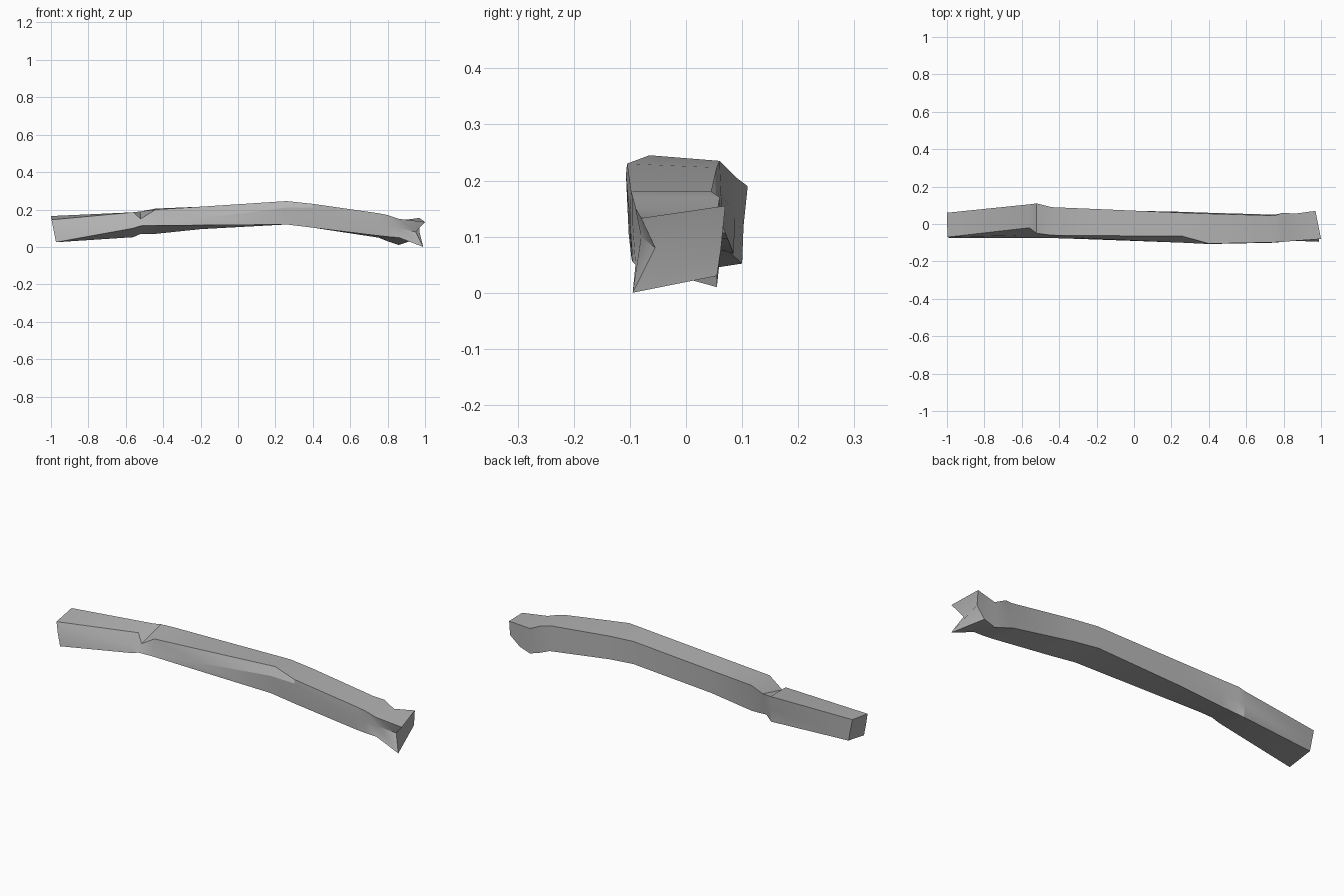
import bpy
import bmesh
import math
from mathutils import Vector

default_cube = bpy.data.objects.get("Cube")
if default_cube:
    bpy.data.objects.remove(default_cube, do_unlink=True)

UNIT = 0.01  # section sizes are given in hundredths


def make_material(name, colour):
    material = bpy.data.materials.new(name)
    material.use_nodes = True
    material.diffuse_color = colour
    material.node_tree.nodes["Principled BSDF"].inputs["Base Color"].default_value = colour
    return material


def section(x, top_back, top_front, front_mid, bottom_front, bottom_back):
    """One cross-section ring; the back face gets a vertex halfway up."""
    corners = [top_back, top_front, front_mid, bottom_front, bottom_back]
    ring = [Vector((x, y, z)) for y, z in corners]
    ring.append((ring[0] + ring[-1]) / 2)
    return ring


# Hewn beam: rings along its length, with a knot notch and a slight bow
rings = [
    section(-100, (6, 16.5), (-7, 14.5), (-7.5, 9), (-7.5, 2.5), (6, 5)),
    section(-56, (10.5, 18.5), (-2, 18.5), (-6, 13), (-7.5, 10), (10, 5.2)),
    section(-52, (11, 19), (-5, 15), (-6.5, 12.5), (-7.5, 11.3), (8, 7)),
    section(-44, (9, 20.5), (-6, 20), (-7, 13), (-7.5, 11.5), (8.5, 7)),
    section(-20, (8, 21.5), (-6.2, 21.5), (-8, 15.2), (-8.3, 11.6), (7.5, 9.5)),
    section(26, (6, 23.5), (-6.5, 24.5), (-10, 21), (-10, 12), (6.5, 12)),
    section(40, (5.5, 22.3), (-10.5, 23), (-10.7, 21), (-10.2, 10.3), (6, 10.5)),
    section(75, (4.5, 18), (-9.8, 18), (-10, 13), (-9.7, 6), (5, 5)),
    section(80, (6, 17), (-9.5, 17), (-9.5, 12), (-9.5, 5.5), (5.5, 3)),
    section(86, (5.5, 14), (-9, 15), (-8, 10), (-9, 5), (5.5, 1)),
    section(97, (7, 15.5), (-8, 13.3), (-5.5, 8), (-9.5, 0), (5.5, 3)),
]

# Sawn end leans inward at its underside
for corner in rings[0]:
    corner.x += (16 - corner.z) * 0.2

# Split end: lips reach past a groove across the middle
split_end = rings[-1]
for corner, reach in zip(split_end, (0, 3, -2, 2, -5, 0)):
    corner.x += reach
split_end[-1].z = 8

bm = bmesh.new()
loops = [[bm.verts.new(corner * UNIT) for corner in ring] for ring in rings]
for near, far in zip(loops, loops[1:]):
    for i in range(len(near)):
        j = (i + 1) % len(near)
        bm.faces.new((near[i], near[j], far[j], far[i]))
bm.faces.new(loops[0])
top_back, top_front, front_mid, bottom_front, bottom_back, back_mid = loops[-1]
bm.faces.new((top_back, top_front, front_mid, back_mid))
bm.faces.new((back_mid, front_mid, bottom_front, bottom_back))
bmesh.ops.recalc_face_normals(bm, faces=bm.faces)

mesh = bpy.data.meshes.new("beam")
bm.to_mesh(mesh)
bm.free()
mesh.materials.append(make_material("weathered grey", (0.45, 0.45, 0.45, 1)))

beam = bpy.data.objects.new("beam", mesh)
bpy.context.collection.objects.link(beam)
bpy.context.view_layer.objects.active = beam
beam.select_set(True)
bpy.ops.object.shade_smooth_by_angle(angle=math.radians(25))
